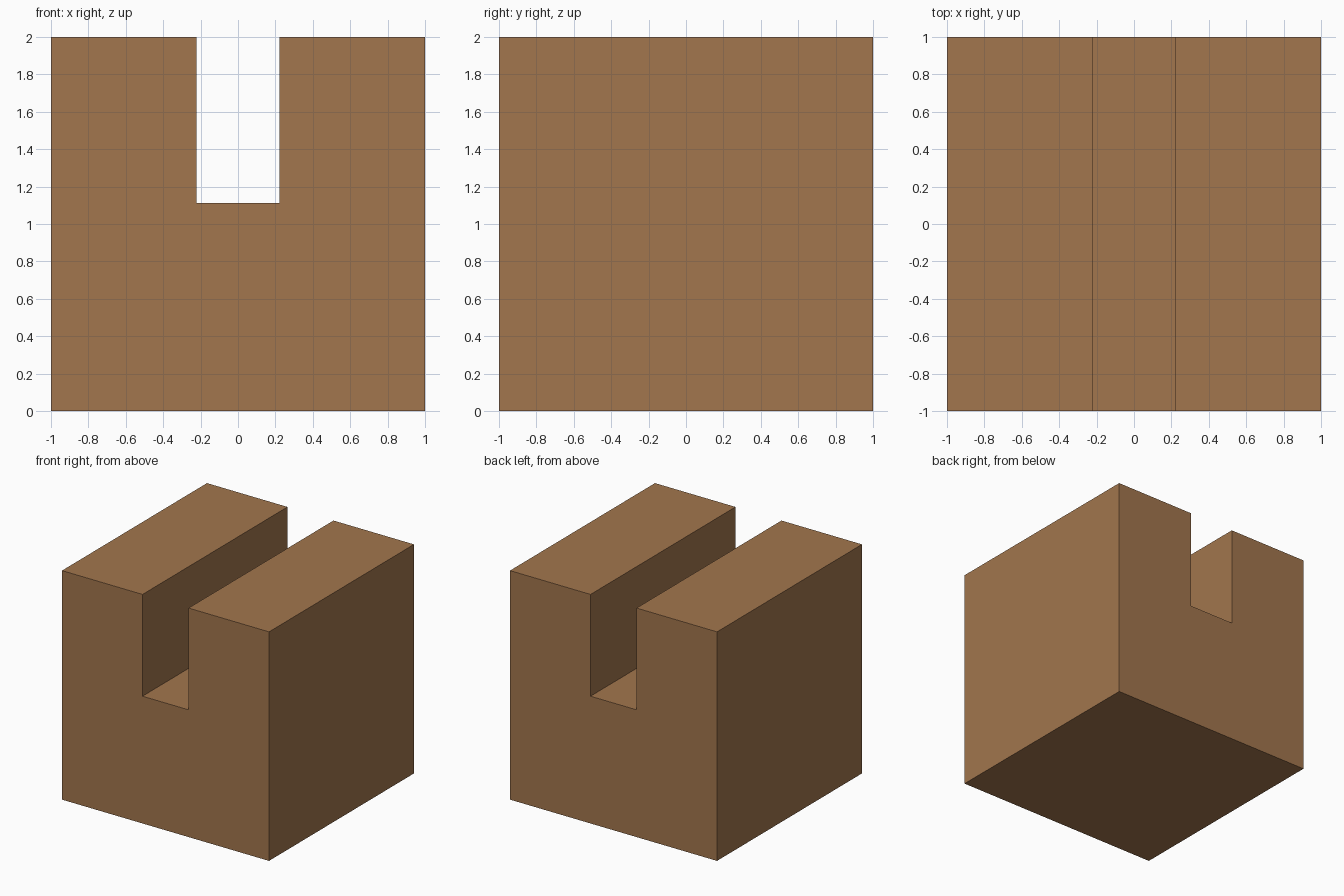
import bpy
import bmesh

if "Cube" in bpy.data.objects:
    bpy.data.objects.remove(bpy.data.objects["Cube"])

HALF = 1.0            # half width and half depth
HEIGHT = 2.0
SLOT_HALF = 2 / 9     # half width of the slot
SLOT_FLOOR = 10 / 9   # height of the slot floor

# U-shaped front profile: right half, then mirrored to the left
right = [(HALF, 0), (HALF, HEIGHT), (SLOT_HALF, HEIGHT), (SLOT_HALF, SLOT_FLOOR)]
profile = right + [(-x, z) for x, z in reversed(right)]

# Extrude the profile from front to back
bm = bmesh.new()
front = bm.faces.new([bm.verts.new((x, -HALF, z)) for x, z in profile])
extruded = bmesh.ops.extrude_face_region(bm, geom=[front], use_keep_orig=True)
back_verts = [v for v in extruded["geom"] if isinstance(v, bmesh.types.BMVert)]
bmesh.ops.translate(bm, verts=back_verts, vec=(0, 2 * HALF, 0))
bmesh.ops.recalc_face_normals(bm, faces=bm.faces)

mesh = bpy.data.meshes.new("slotted_block")
bm.to_mesh(mesh)
bm.free()

# Brown wood colour
wood = bpy.data.materials.new("brown_wood")
wood.diffuse_color = (0.36, 0.18, 0.075, 1)
wood.use_nodes = True
wood.node_tree.nodes["Principled BSDF"].inputs["Base Color"].default_value = wood.diffuse_color
mesh.materials.append(wood)

block = bpy.data.objects.new("slotted_block", mesh)
bpy.context.collection.objects.link(block)
